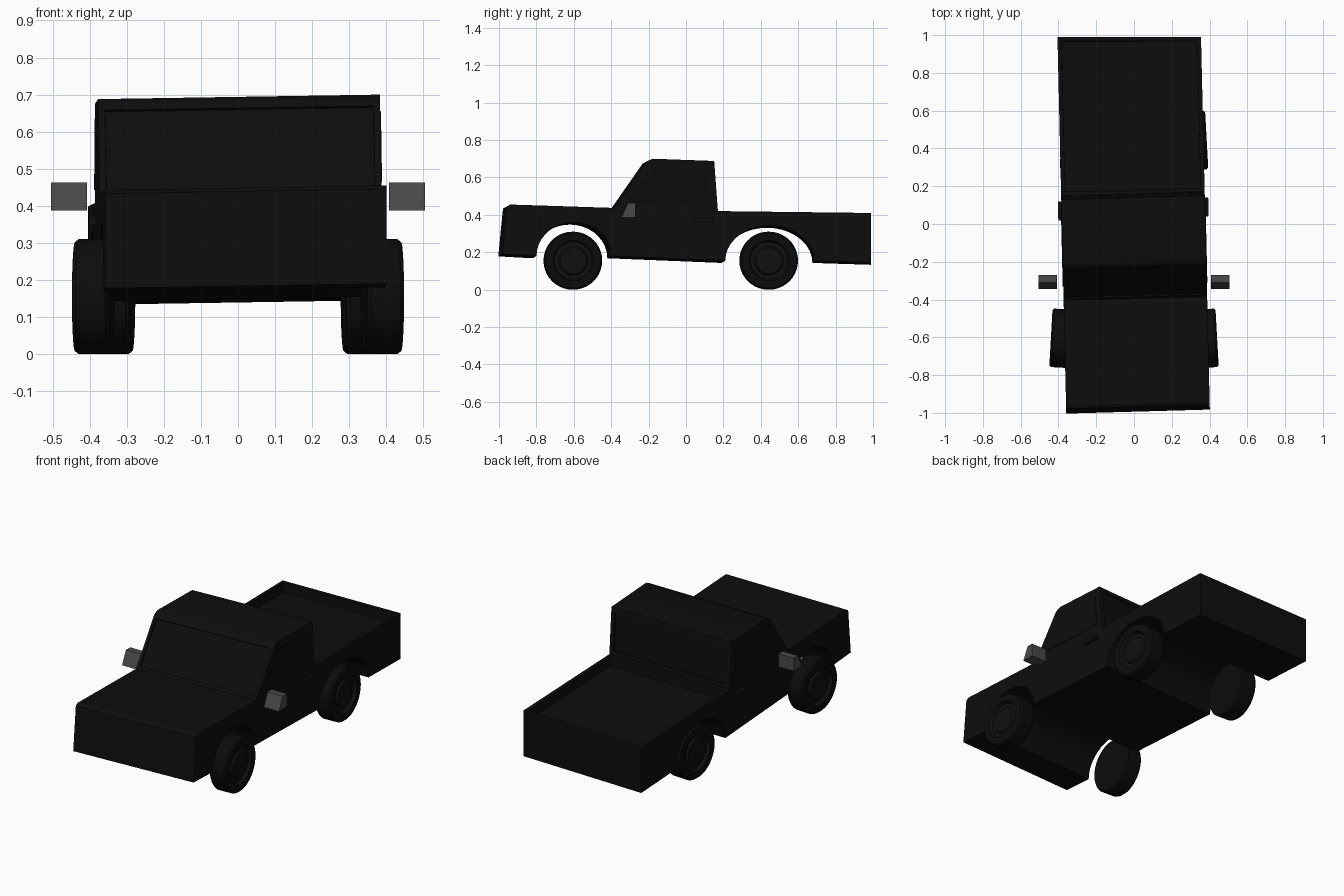
import bpy, bmesh, math
from mathutils import Matrix, Vector

if "Cube" in bpy.data.objects:
    bpy.data.objects.remove(bpy.data.objects["Cube"])


def material(name, v):
    m = bpy.data.materials.new(name)
    m.diffuse_color = (v, v, v, 1)
    m.use_nodes = True
    m.node_tree.nodes["Principled BSDF"].inputs["Base Color"].default_value = m.diffuse_color
    return m


PAINT = material("black paint", 0.004)
GLASS = material("black glass", 0.0035)
TIRE = material("black rubber", 0.0035)
RIM = material("dark rim", 0.005)
GREY = material("mirror grey", 0.065)


def warp(p):
    """Slight turn and lean of the body shell."""
    x, y, z = p
    turn = 0.028 * min(1.0, (1.0 - y) / 0.85)
    return Vector((x - 0.0235 * y - 0.002, y + turn * x, z + 0.016 * (x - 0.38)))


def finish(bm, name, mats, smooth=True):
    bmesh.ops.recalc_face_normals(bm, faces=bm.faces)
    me = bpy.data.meshes.new(name)
    bm.to_mesh(me)
    bm.free()
    for m in mats:
        me.materials.append(m)
    ob = bpy.data.objects.new(name, me)
    bpy.context.collection.objects.link(ob)
    if smooth:
        bpy.ops.object.select_all(action='DESELECT')
        ob.select_set(True)
        bpy.context.view_layer.objects.active = ob
        bpy.ops.object.shade_smooth_by_angle(angle=math.radians(30))
    return ob


def extrude_profile(profile, x0, x1):
    """Prism from a (y, z) outline between two x positions."""
    bm = bmesh.new()
    a = [bm.verts.new((x0, y, z)) for y, z in profile]
    b = [bm.verts.new((x1, y, z)) for y, z in profile]
    n = len(profile)
    sides = [bm.faces.new((a[i], a[(i + 1) % n], b[(i + 1) % n], b[i])) for i in range(n)]
    bm.faces.new(a)
    bm.faces.new(b[::-1])
    bmesh.ops.recalc_face_normals(bm, faces=bm.faces)
    return bm, sides


def arch(yc, ry, z0, rz, n=18):
    """Wheel arch, running from the rear end to the front end."""
    return [(yc + ry * math.cos(math.pi * i / n), z0 + rz * math.sin(math.pi * i / n))
            for i in range(n + 1)]


# Body shell: side outline with both arches, cab and bed
top = [(-0.993, 0.19), (-0.968, 0.445), (-0.95, 0.455), (-0.395, 0.437),
       (-0.222, 0.685), (-0.19, 0.70), (0.14, 0.688), (0.16, 0.42),
       (0.99, 0.41), (0.99, 0.145)]
outline = top + arch(0.44, 0.24, 0.155, 0.188) + arch(-0.61, 0.2, 0.18, 0.18)
bm, sides = extrude_profile(outline, -0.38, 0.38)


def inset(face, width, depth, mat):
    bmesh.ops.inset_individual(bm, faces=[face], thickness=width, depth=0)
    bmesh.ops.inset_individual(bm, faces=[face], thickness=0.001, depth=-depth)
    face.material_index = mat


inset(sides[3], 0.025, 0.008, 1)    # windshield
inset(sides[6], 0.035, 0.006, 1)    # rear window
inset(sides[7], 0.03, 0.055, 0)     # open cargo bed
for v in bm.verts:
    v.co = warp(v.co)
finish(bm, "truck_body", [PAINT, GLASS])

# Side windows, door handles and mirrors
window = [(-0.32, 0.465), (-0.195, 0.655), (0.105, 0.645), (0.12, 0.455)]
handle = [(0.03, 0.36), (0.03, 0.385), (0.13, 0.385), (0.13, 0.36)]
mirror = [(-0.345, 0.387), (-0.31, 0.463), (-0.27, 0.463), (-0.27, 0.387)]
for side, s in (("left", -1), ("right", 1)):
    for name, prof, x0, x1, mat in (("side_window", window, 0.378, 0.383, GLASS),
                                    ("door_handle", handle, 0.375, 0.398, PAINT)):
        bm, _ = extrude_profile(prof, s * x0, s * x1)
        for v in bm.verts:
            v.co = warp(v.co)
        finish(bm, f"{name}_{side}", [mat], False)
    bm, _ = extrude_profile(mirror, s * 0.407, s * 0.505)
    finish(bm, f"mirror_{side}", [GREY], False)

# Wheels: lathed (radius, outward x) section with a dished rim and hub cap
W = 0.05
SECTION = [(0.147, -W), (0.155, -W + 0.01), (0.155, W - 0.01), (0.147, W),
           (0.108, W), (0.10, W - 0.018), (0.078, W - 0.018), (0.07, W - 0.006)]


def wheel(name, s, x, y, seg=40):
    bm = bmesh.new()
    rings = []
    for r, o in SECTION:
        rings.append([bm.verts.new((s * o, r * math.cos(2 * math.pi * i / seg),
                                    r * math.sin(2 * math.pi * i / seg)))
                      for i in range(seg)])
    for k in range(len(rings) - 1):
        for i in range(seg):
            j = (i + 1) % seg
            f = bm.faces.new((rings[k][i], rings[k][j], rings[k + 1][j], rings[k + 1][i]))
            f.material_index = 1 if k >= 4 else 0
    bm.faces.new(rings[0])
    bm.faces.new(rings[-1]).material_index = 1
    bm.transform(Matrix.Translation((s * x, y, 0.155)) @ Matrix.Rotation(s * 0.055, 4, 'Z'))
    finish(bm, name, [TIRE, RIM])


for side, s in (("left", -1), ("right", 1)):
    wheel(f"front_wheel_{side}", s, 0.39, -0.605)
    wheel(f"rear_wheel_{side}", s, 0.335, 0.442)
